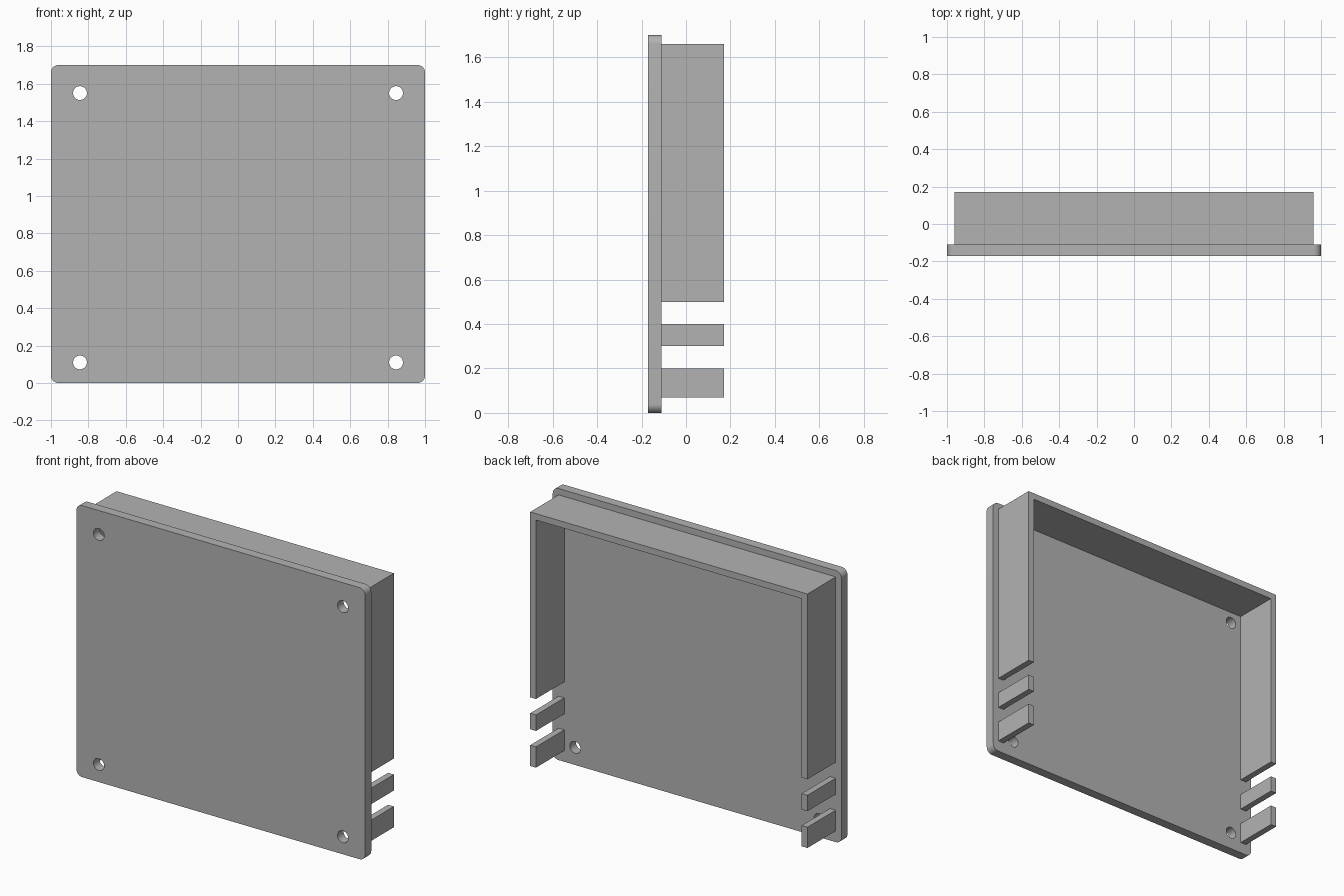
import bpy, bmesh
from math import sin, cos, pi, radians

cube = bpy.data.objects.get("Cube")
if cube:
    bpy.data.objects.remove(cube, do_unlink=True)

grey = bpy.data.materials.new("plain grey")
grey.use_nodes = True
colour = (0.45, 0.45, 0.45, 1)
grey.diffuse_color = colour
grey.node_tree.nodes["Principled BSDF"].inputs["Base Color"].default_value = colour

W, H = 1.0, 1.70                        # plate half width, height
FRONT, SEAT, BACK = -0.17, -0.11, 0.17  # plate front, plate back, wall rim
OUT, T, TOP = 0.96, 0.04, 1.66          # wall outer half width, thickness, top


def arc(cx, cz, r, start, end, steps):
    return [(cx + r * cos(start + (end - start) * i / steps),
             cz + r * sin(start + (end - start) * i / steps)) for i in range(steps + 1)]


def rect(x0, x1, z0, z1):
    return [(x0, z0), (x1, z0), (x1, z1), (x0, z1)]


def extrude_profile(name, outlines, y0, y1):
    """Fill x-z outlines (inner ones become holes) and give them depth along y."""
    curve = bpy.data.curves.new(name, "CURVE")
    curve.dimensions = "2D"
    curve.fill_mode = "BOTH"
    curve.extrude = (y1 - y0) / 2
    for points in outlines:
        spline = curve.splines.new("POLY")
        spline.points.add(len(points) - 1)
        for p, (x, z) in zip(spline.points, points):
            p.co = (x, z, 0, 1)
        spline.use_cyclic_u = True
    obj = bpy.data.objects.new(name, curve)
    bpy.context.collection.objects.link(obj)
    obj.rotation_euler.x = radians(90)
    obj.location.y = (y0 + y1) / 2
    bpy.ops.object.select_all(action="DESELECT")
    obj.select_set(True)
    bpy.context.view_layer.objects.active = obj
    bpy.ops.object.convert(target="MESH")
    obj = bpy.context.object
    # Weld caps to sides
    bm = bmesh.new()
    bm.from_mesh(obj.data)
    bmesh.ops.remove_doubles(bm, verts=bm.verts, dist=1e-5)
    bmesh.ops.recalc_face_normals(bm, faces=bm.faces)
    bm.to_mesh(obj.data)
    bm.free()
    obj.data.materials.clear()
    obj.data.materials.append(grey)
    bpy.ops.object.shade_smooth_by_angle(angle=radians(30))
    return obj


# Rounded face plate with four screw holes
r = 0.04
corners = [(W - r, H - r), (r - W, H - r), (r - W, r), (W - r, r)]
outline = []
for i, (x, z) in enumerate(corners):
    outline += arc(x, z, r, i * pi / 2, (i + 1) * pi / 2, 8)
holes = [arc(x, z, 0.037, 0, 2 * pi, 32)[:-1] for x in (-0.845, 0.845) for z in (0.11, 1.55)]
extrude_profile("face_plate", [outline] + holes, FRONT, SEAT)

# Rim wall: top and both sides, open at the bottom
IN, LOW = OUT - T, 0.5
extrude_profile("rim_wall", [[(-OUT, LOW), (-IN, LOW), (-IN, TOP - T), (IN, TOP - T),
                              (IN, LOW), (OUT, LOW), (OUT, TOP), (-OUT, TOP)]], SEAT, BACK)

# Separate tabs below the side walls
for side, x0 in (("left", IN), ("right", -OUT)):
    for part, z0, z1 in (("upper", 0.3, 0.4), ("lower", 0.07, 0.2)):
        extrude_profile(f"{side}_{part}_tab", [rect(x0, x0 + T, z0, z1)], SEAT, BACK)
